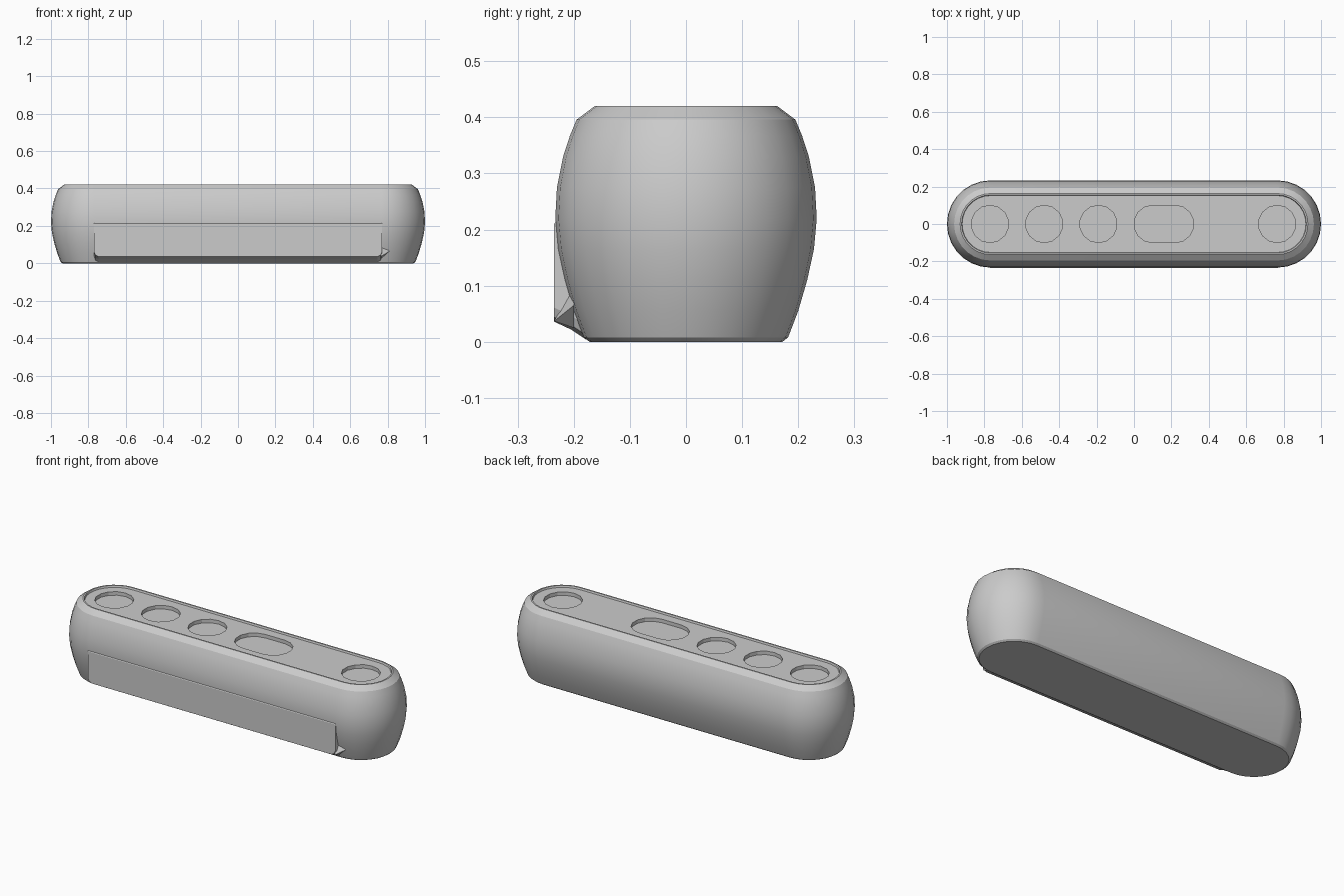
import bpy, bmesh
from math import pi, cos, sin, radians

cube = bpy.data.objects.get("Cube")
if cube:
    bpy.data.objects.remove(cube, do_unlink=True)

grey = bpy.data.materials.new("plain grey")
grey.use_nodes = True
colour = (0.6, 0.6, 0.6, 1)
grey.diffuse_color = colour
grey.node_tree.nodes["Principled BSDF"].inputs["Base Color"].default_value = colour


def stadium(x0, x1, r, steps):
    """Outline of two half circles joined by straight sides."""
    right = [(x1 + r * sin(pi * i / steps), -r * cos(pi * i / steps)) for i in range(steps + 1)]
    left = [(x0 - r * sin(pi * i / steps), r * cos(pi * i / steps)) for i in range(steps + 1)]
    return right + left


def loft(bm, rings):
    """Skin a stack of outlines and cap both ends."""
    loops = [[bm.verts.new(p) for p in ring] for ring in rings]
    n = len(loops[0])
    for a, b in zip(loops, loops[1:]):
        for i in range(n):
            j = (i + 1) % n
            bm.faces.new((a[i], a[j], b[j], b[i]))
    bm.faces.new(loops[0][::-1])
    bm.faces.new(loops[-1])


def finish(name, bm):
    bmesh.ops.remove_doubles(bm, verts=bm.verts, dist=0.0001)
    bmesh.ops.recalc_face_normals(bm, faces=bm.faces)
    mesh = bpy.data.meshes.new(name)
    bm.to_mesh(mesh)
    bm.free()
    mesh.materials.append(grey)
    obj = bpy.data.objects.new(name, mesh)
    bpy.context.collection.objects.link(obj)
    return obj


def activate(obj):
    bpy.ops.object.select_all(action="DESELECT")
    obj.select_set(True)
    bpy.context.view_layer.objects.active = obj


# Barrel-sided body with chamfered top, thin rim and sunken top panel
profile = [(0.172, 0), (0.182, 0.008), (0.2, 0.055), (0.216, 0.11), (0.228, 0.165),
           (0.233, 0.22), (0.23, 0.275), (0.219, 0.33), (0.207, 0.367), (0.195, 0.396),
           (0.163, 0.42), (0.155, 0.42), (0.152, 0.41)]
bm = bmesh.new()
loft(bm, [[(x, y, z) for x, y in stadium(-0.767, 0.767, r, 14)] for r, z in profile])
body = finish("body", bm)

# Button wells: four round and one long
wells = [(-0.77, -0.77), (-0.48, -0.48), (-0.19, -0.19), (0.1, 0.22), (0.765, 0.765)]
bm = bmesh.new()
for x0, x1 in wells:
    outline = stadium(x0, x1, 0.1, 7)
    if x0 == x1:
        outline = outline[:7] + outline[8:-1]
    loft(bm, [[(x, y, z) for x, y in outline] for z in (0.39, 0.5)])
cutter = finish("well_cutter", bm)
cutter.hide_render = True

activate(body)
cut = body.modifiers.new("wells", "BOOLEAN")
cut.object = cutter
cut.operation = "DIFFERENCE"
cut.solver = "EXACT"
bpy.ops.object.modifier_apply(modifier=cut.name)
bpy.data.objects.remove(cutter, do_unlink=True)
activate(body)
bpy.ops.object.shade_smooth_by_angle(angle=radians(25))

# Flat front plate with an undercut lower edge and eased lower corners
section = [(-0.225, 0.225), (-0.235, 0.21), (-0.235, 0.036), (-0.205, 0.022), (-0.178, 0.004),
           (-0.15, 0.004), (-0.15, 0.225)]
bm = bmesh.new()
stations = [(-0.77, 0.025), (-0.762, 0.008), (-0.745, 0),
            (0.745, 0), (0.762, 0.008), (0.77, 0.025)]
loft(bm, [[(x, y, z + lift if z < 0.1 else z) for y, z in section] for x, lift in stations])
plate = finish("front_plate", bm)

# Small flared spur at the plate's lower left corner
bm = bmesh.new()
spur = [bm.verts.new(p) for p in ((0.765, -0.235, 0.037), (0.81, -0.2, 0.065),
                                  (0.765, -0.2, 0.025), (0.765, -0.2, 0.1))]
for a, b, c in ((0, 1, 2), (0, 3, 1), (0, 2, 3), (1, 3, 2)):
    bm.faces.new((spur[a], spur[b], spur[c]))
finish("plate_spur", bm)
